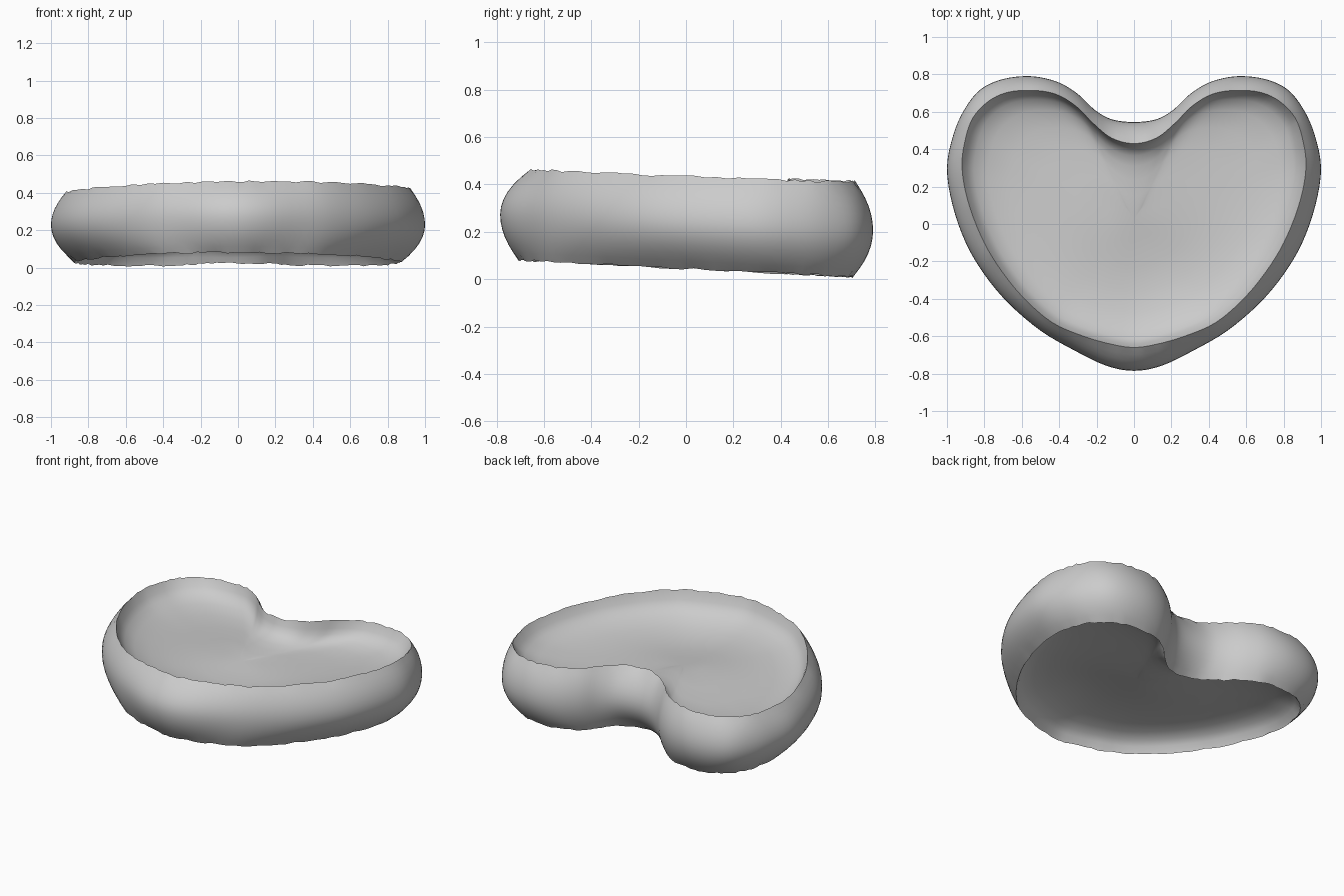
import bpy, bmesh, math, random
from mathutils import Vector

random.seed(4)
cube = bpy.data.objects.get("Cube")
if cube:
    bpy.data.objects.remove(cube, do_unlink=True)

# Half outlines from the notch round to the front tip
widest_half = [(0, .545), (.12, .56), (.21, .61), (.3, .695), (.41, .76), (.55, .79), (.7, .775),
               (.82, .72), (.905, .615), (.965, .48), (1, .3), (.97, .1), (.9, -.1), (.8, -.27),
               (.67, -.425), (.5, -.57), (.33, -.67), (.15, -.757), (0, -.785)]
rim_half = [(0, .43), (.12, .46), (.22, .54), (.31, .63), (.42, .695), (.55, .715), (.68, .703),
            (.78, .655), (.86, .57), (.9, .46), (.92, .31), (.89, .13), (.82, -.06), (.73, -.22),
            (.6, -.385), (.44, -.525), (.27, -.6), (.12, -.643), (0, -.66)]
STEPS = 4


def outline(half):
    """Mirror a half outline and smooth it into a closed loop."""
    pts = [Vector(p) for p in half]
    pts += [Vector((-p.x, p.y)) for p in pts[-2:0:-1]]
    count = len(pts)
    loop = []
    for i in range(count):
        a, b, c, d = (pts[(i + k) % count] for k in (-1, 0, 1, 2))
        for s in range(STEPS):
            t = s / STEPS
            loop.append(.5 * (2 * b + (c - a) * t + (2 * a - 5 * b + 4 * c - d) * t ** 2
                              + (3 * b - a - 3 * c + d) * t ** 3))
    return loop


widest = outline(widest_half)
top_rim = outline(rim_half)
bottom_rim = [Vector((p.x * .95, p.y * (1.07 if p.y < 0 else .985))) for p in top_rim]


# The cushion leans slightly backwards and to its right
def top_z(x, y):
    return .437 - .036 * y + .01 * x - .015 * x * x


def mid_z(y):
    return .24 - .043 * y


def bottom_z(x, y):
    return .045 - .05 * y


def bump(x, y, cx, cy, radius):
    return math.exp(-((x - cx) ** 2 + (y - cy) ** 2) / radius ** 2)


def swelling(x, y):
    """Puffed centre beside a soft hollow towards the front."""
    return .03 * bump(x, y, -.1, .1, .35) - .03 * bump(x, y, .15, -.28, .3)


bm = bmesh.new()


def add_ring(points):
    return [bm.verts.new(p) for p in points]


def bridge(lower, upper):
    n = len(lower)
    for i in range(n):
        j = (i + 1) % n
        bm.faces.new((lower[i], upper[i], upper[j], lower[j]))


def wall_ring(rim, rim_z, s):
    """Bulging side wall between the widest loop and a rim."""
    points = []
    for w, r in zip(widest, rim):
        p = w.lerp(r, s * s)
        z = mid_z(p.y) * (1 - s) + rim_z(p.x, p.y) * s
        if s == 1:
            z += random.uniform(-.005, .005)
        points.append((p.x, p.y, z))
    return add_ring(points)


def dish_ring(rim, rim_z, scale, depth, side):
    """One loop of a sunken face."""
    points = []
    for p in rim:
        x, y = p * scale
        points.append((x, y, rim_z(x, y) + side * (swelling(x, y) - depth)))
    return add_ring(points)


dish = [(.97, .05), (.93, .085), (.85, .115), (.72, .137), (.55, .15), (.35, .157), (.15, .16)]
rings = []
for scale, depth in reversed(dish):
    rings.append(dish_ring(bottom_rim, bottom_z, scale, depth * .85, -1))
for k in range(6, 0, -1):
    rings.append(wall_ring(bottom_rim, bottom_z, k / 6))
for k in range(7):
    rings.append(wall_ring(top_rim, top_z, k / 6))
for scale, depth in dish:
    rings.append(dish_ring(top_rim, top_z, scale, depth, 1))
for lower, upper in zip(rings, rings[1:]):
    bridge(lower, upper)

# Close the centres of both dishes
for ring in (rings[0], rings[-1]):
    centre = bm.verts.new(sum((v.co for v in ring), Vector()) / len(ring))
    for i, v in enumerate(ring):
        bm.faces.new((v, ring[(i + 1) % len(ring)], centre))
bmesh.ops.recalc_face_normals(bm, faces=bm.faces)

mesh = bpy.data.meshes.new("heart_dish")
bm.to_mesh(mesh)
bm.free()
heart = bpy.data.objects.new("heart_dish", mesh)
bpy.context.collection.objects.link(heart)

# Plain grey material
grey = bpy.data.materials.new("light_grey")
grey.use_nodes = True
colour = (.6, .6, .6, 1)
grey.diffuse_color = colour
grey.node_tree.nodes["Principled BSDF"].inputs["Base Color"].default_value = colour
mesh.materials.append(grey)

bpy.context.view_layer.objects.active = heart
heart.select_set(True)
bpy.ops.object.shade_smooth_by_angle(angle=math.radians(50))
